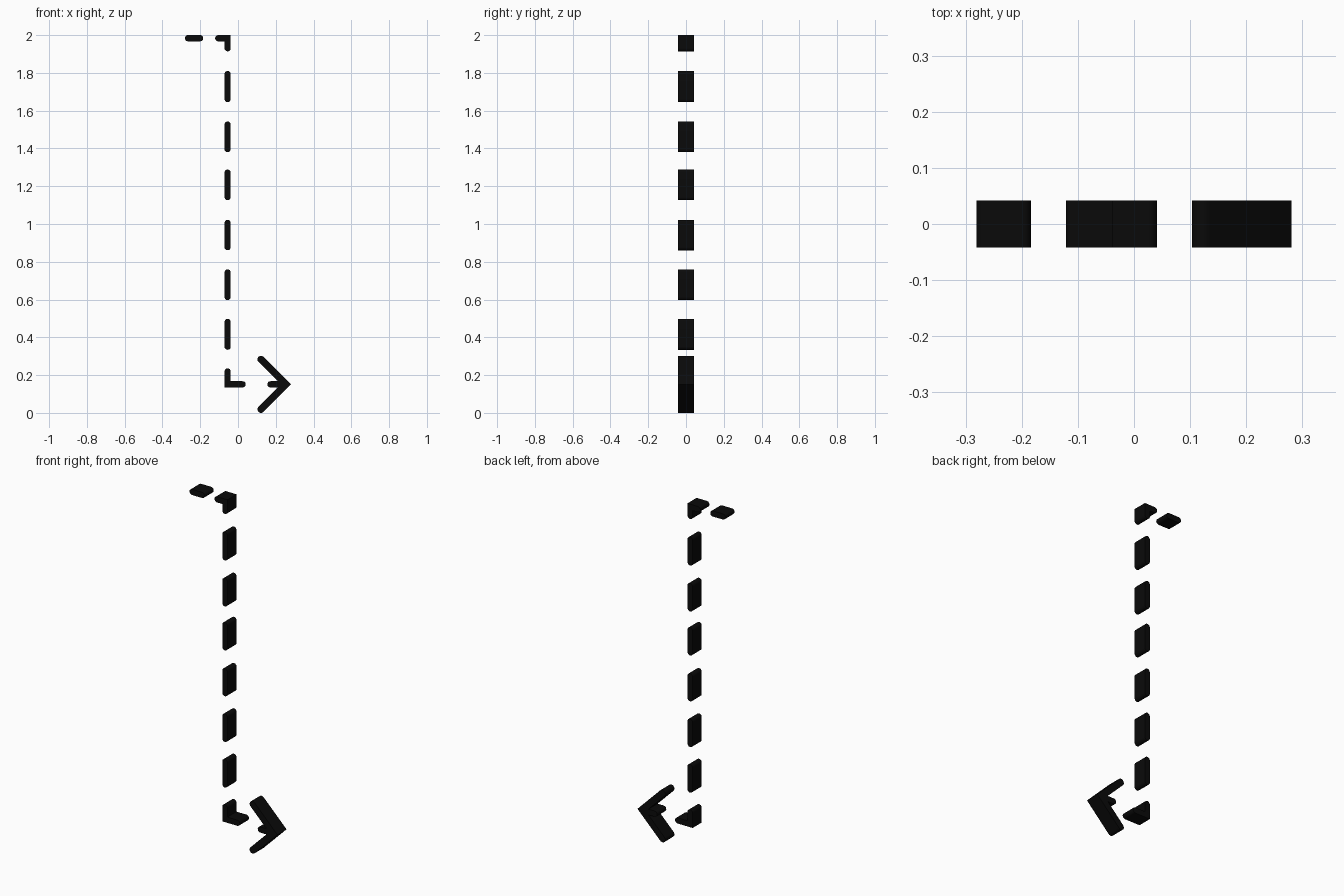
import bpy, bmesh
from math import pi, cos, sin, sqrt
from mathutils import Vector

if "Cube" in bpy.data.objects:
    bpy.data.objects.remove(bpy.data.objects["Cube"])

R = 0.0165      # half width of a dash
DEPTH = 0.0415  # half depth along y
X = -0.055      # upright line
TOP, LOW = 1.9835, 0.151

black = bpy.data.materials.new("black")
black.diffuse_color = (0.003, 0.003, 0.003, 1)
black.use_nodes = True
black.node_tree.nodes["Principled BSDF"].inputs["Base Color"].default_value = black.diffuse_color


def arc(cx, cz, r, start, end, n=10):
    return [(cx + r * cos(start + (end - start) * i / n),
             cz + r * sin(start + (end - start) * i / n)) for i in range(n + 1)]


def plate(name, outline):
    """Extrude an x-z outline through the full depth."""
    bm = bmesh.new()
    face = bm.faces.new([bm.verts.new((x, -DEPTH, z)) for x, z in outline])
    ext = bmesh.ops.extrude_face_region(bm, geom=[face])
    verts = [v for v in ext["geom"] if isinstance(v, bmesh.types.BMVert)]
    bmesh.ops.translate(bm, verts=verts, vec=(0, 2 * DEPTH, 0))
    bmesh.ops.recalc_face_normals(bm, faces=bm.faces)
    mesh = bpy.data.meshes.new(name)
    bm.to_mesh(mesh)
    bm.free()
    mesh.materials.append(black)
    ob = bpy.data.objects.new(name, mesh)
    bpy.context.collection.objects.link(ob)
    bpy.context.view_layer.objects.active = ob
    ob.select_set(True)
    bpy.ops.object.shade_smooth_by_angle(angle=pi / 6)
    ob.select_set(False)


def stroke(name, *path):
    """Round-ended stroke with a mitred corner; path runs between cap centres."""
    pts = [Vector(p) for p in path]
    dirs = [(b - a).normalized() for a, b in zip(pts, pts[1:])]
    left = [Vector((-d.y, d.x)) for d in dirs]
    a0 = Vector((1, 0)).angle_signed(left[0]) * -1
    a1 = Vector((1, 0)).angle_signed(left[-1]) * -1
    corner = [left[0] + left[1]] if len(pts) == 3 else []
    outline = [tuple(pts[1] + c * R) for c in corner]
    outline += arc(*pts[-1], R, a1, a1 - pi)
    outline += [tuple(pts[1] - c * R) for c in corner]
    outline += arc(*pts[0], R, a0 + pi, a0)
    plate(name, outline)


# Upper tail: loose dash and corner dash
stroke("tail_dash", (-0.281 + R, TOP), (-0.184 - R, TOP))
stroke("top_corner", (-0.121 + R, TOP), (X, TOP), (X, 1.914 + R))

# Upright dashes
for i, (low, high) in enumerate([(1.645, 1.81), (1.38, 1.543), (1.126, 1.288),
                                 (0.861, 1.022), (0.597, 0.76), (0.334, 0.498)]):
    stroke(f"upright_dash_{i + 1}", (X, low + R), (X, high - R))

# Lower corner
stroke("bottom_corner", (X, 0.236 - R), (X, LOW), (0.041 - R, LOW))

# Arrow head with short stem, upper half mirrored about its axis
W, TIP, ARM = 0.019, 0.254, 0.132
inner = TIP - W * sqrt(2)
half = arc(0.155 + R, 0, R, pi, pi / 2, 5)
half.append((inner - R, R))
half += arc(TIP - ARM, ARM, W, pi * 1.25, pi * 0.25)
half.append((TIP + W * sqrt(2), 0))
arrow = half + [(x, -z) for x, z in half[-2:0:-1]]
plate("arrow_head", [(x, z + LOW) for x, z in arrow])
